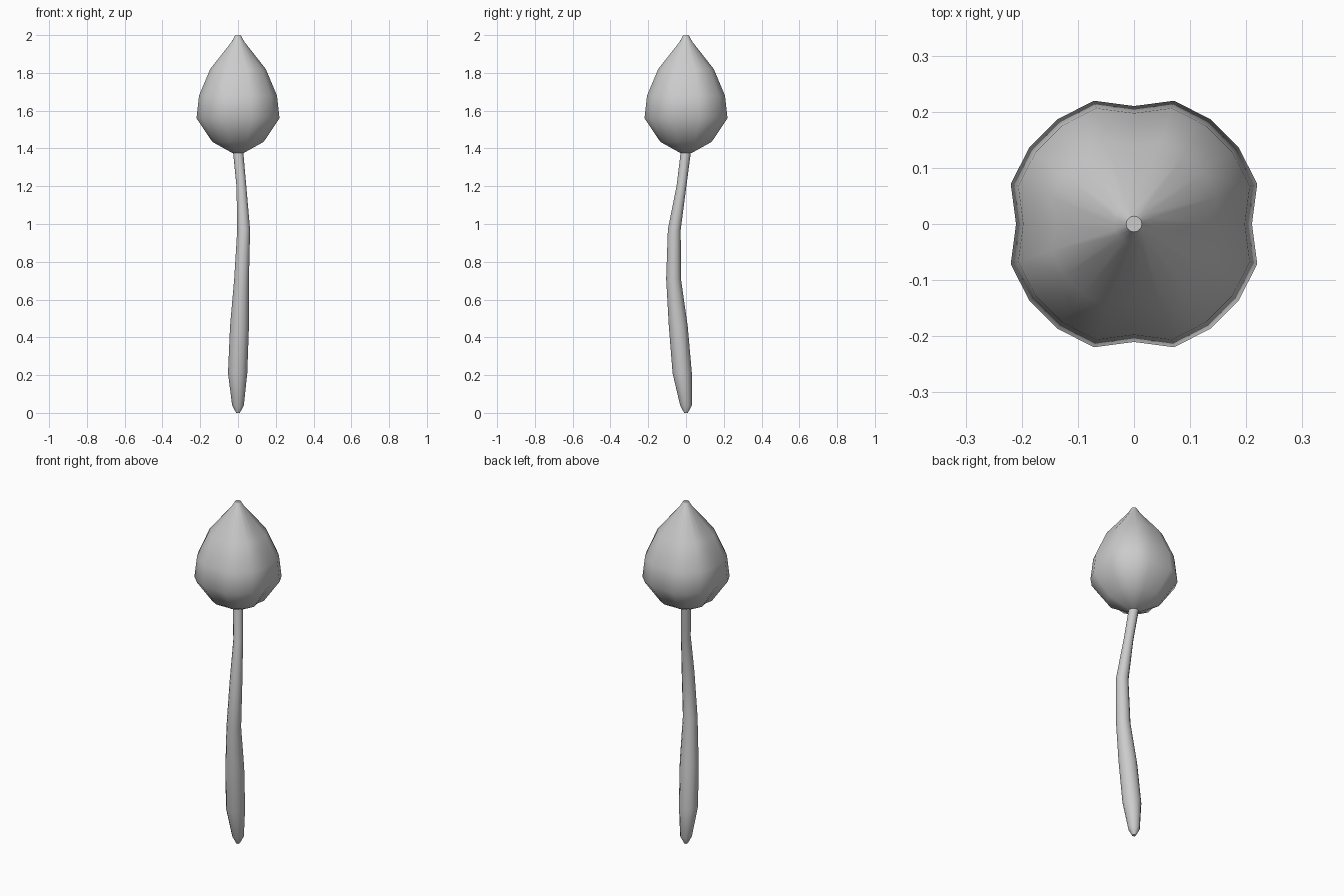
import bpy, bmesh, math

if "Cube" in bpy.data.objects:
    bpy.data.objects.remove(bpy.data.objects["Cube"])


def loft(name, rings):
    """Skin equal-length rings of points and close both ends."""
    bm = bmesh.new()
    rows = [[bm.verts.new(p) for p in ring] for ring in rings]
    n = len(rows[0])
    for a, b in zip(rows, rows[1:]):
        for i in range(n):
            j = (i + 1) % n
            bm.faces.new((a[i], a[j], b[j], b[i]))
    bm.faces.new(rows[0][::-1])
    bm.faces.new(rows[-1])
    mesh = bpy.data.meshes.new(name)
    bm.to_mesh(mesh)
    bm.free()
    obj = bpy.data.objects.new(name, mesh)
    bpy.context.collection.objects.link(obj)
    bpy.context.view_layer.objects.active = obj
    obj.select_set(True)
    bpy.ops.object.shade_smooth_by_angle(angle=math.radians(50))
    obj.select_set(False)
    return obj


def ring(cx, cy, z, r, n, notch=1.0):
    """Regular ring; corners on the x and y axes are pulled in by notch."""
    pts = []
    for i in range(n):
        a = 2 * math.pi * i / n
        k = r * (notch if i % (n // 4) == 0 else 1)
        pts.append((cx + k * math.cos(a), cy + k * math.sin(a), z))
    return pts


# Bent, tapering stem: x, y, z, radius
stem = [(0, 0, 0, .010), (0, 0, .04, .031), (-.002, -.02, .21, .051),
        (.008, -.041, .46, .050), (.019, -.066, .71, .039),
        (.030, -.062, .97, .034), (.018, -.024, 1.2, .026), (0, 0, 1.39, .027)]
loft("stem", [ring(x, y, z, r, 12) for x, y, z, r in stem])

# Closed bud of four petals meeting in shallow seams: z, radius, seam factor
bud = [(1.375, .030, .95), (1.435, .143, .88), (1.56, .231, .91),
       (1.68, .217, .91), (1.82, .155, .90), (1.965, .035, .95), (2.0, .014, 1)]
loft("flower_bud", [ring(0, 0, z, r, 20, k) for z, r, k in bud])
